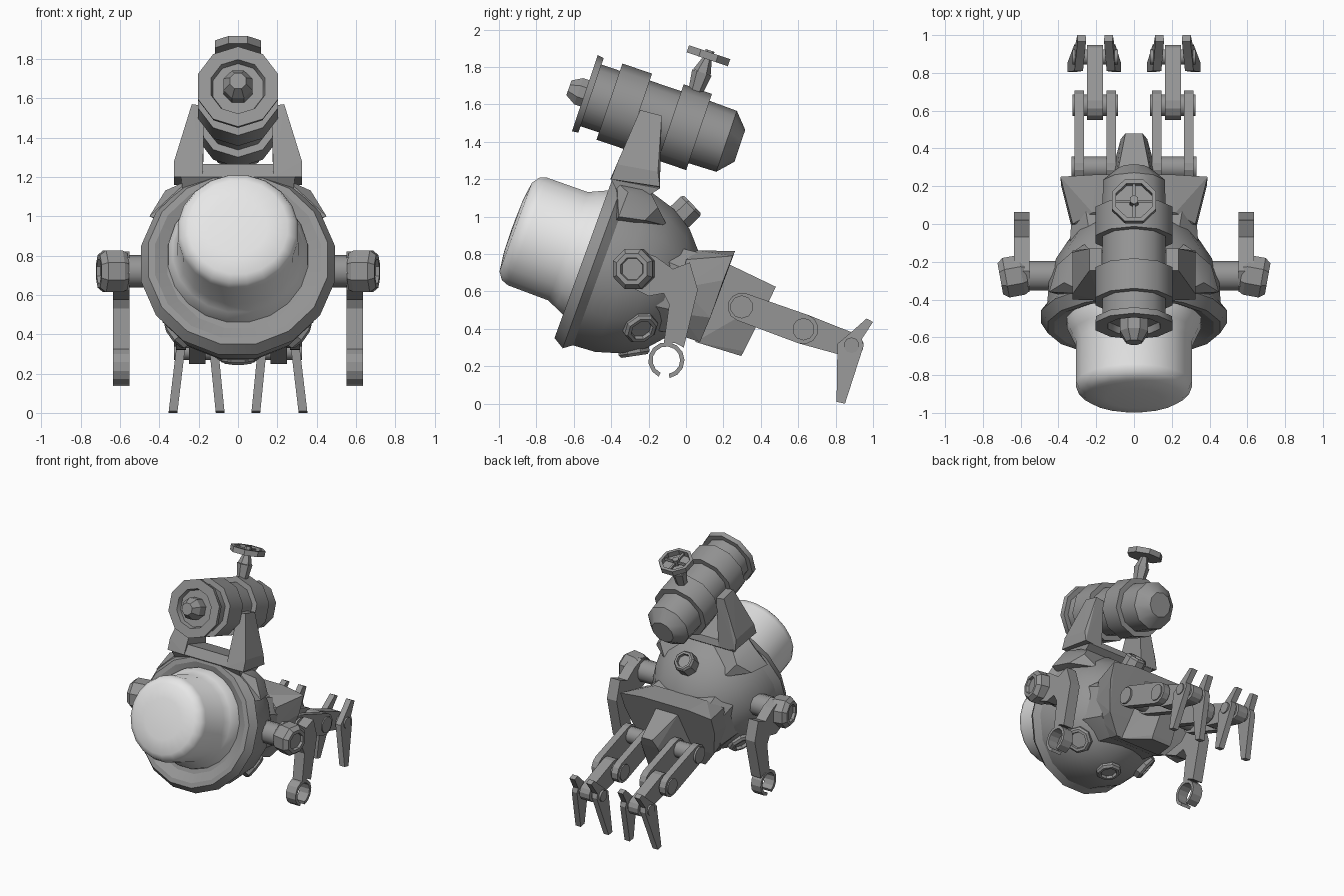
import bpy, bmesh, math
from mathutils import Vector

if "Cube" in bpy.data.objects:
    bpy.data.objects.remove(bpy.data.objects["Cube"])


def material(name, col):
    m = bpy.data.materials.new(name)
    m.diffuse_color = (*col, 1)
    m.use_nodes = True
    m.node_tree.nodes["Principled BSDF"].inputs["Base Color"].default_value = m.diffuse_color
    return m


GREY = material("grey_metal", (0.3, 0.3, 0.3))
LIGHT = material("pale_glass", (0.8, 0.8, 0.8))


def finish(name, bm, mat=GREY, smooth=None):
    bmesh.ops.recalc_face_normals(bm, faces=bm.faces)
    me = bpy.data.meshes.new(name)
    bm.to_mesh(me)
    bm.free()
    ob = bpy.data.objects.new(name, me)
    bpy.context.collection.objects.link(ob)
    me.materials.append(mat)
    if smooth:
        bpy.ops.object.select_all(action='DESELECT')
        ob.select_set(True)
        bpy.context.view_layer.objects.active = ob
        bpy.ops.object.shade_smooth_by_angle(angle=math.radians(smooth))
    return ob


def lathe(name, profile, origin, axis, n=12, mat=GREY, smooth=None, turn=0.5):
    """Revolve (distance along axis, radius) pairs; radius 0 closes to a point."""
    bm = bmesh.new()
    q = Vector(axis).to_track_quat('Z', 'Y')
    rings = []
    for t, r in profile:
        cnt = 1 if r == 0 else n
        rings.append([bm.verts.new(Vector(origin) + q @ Vector((
            r * math.cos(math.tau * (i + turn) / n),
            r * math.sin(math.tau * (i + turn) / n), t))) for i in range(cnt)])
    for a, b in zip(rings, rings[1:]):
        for i in range(n):
            j = (i + 1) % n
            f = [a[i % len(a)], a[j % len(a)], b[j % len(b)], b[i % len(b)]]
            bm.faces.new(list(dict.fromkeys(f)))
    for ring in (rings[0], rings[-1]):
        if len(ring) > 2:
            bm.faces.new(ring)
    return finish(name, bm, mat, smooth)


def rod(name, a, b, r, n=10, r2=None, smooth=None):
    d = Vector(b) - Vector(a)
    return lathe(name, [(0, r), (d.length, r2 or r)], a, d, n, smooth=smooth)


def prism(name, poly, x0, x1, shear=0, zref=0):
    """Extrude a (y, z) outline from x0 to x1, leaning sideways below zref."""
    bm = bmesh.new()
    sides = [[bm.verts.new((x + shear * (zref - z), y, z)) for y, z in poly] for x in (x0, x1)]
    for s in sides:
        bm.faces.new(s)
    for i in range(len(poly)):
        j = (i + 1) % len(poly)
        bm.faces.new([sides[0][i], sides[0][j], sides[1][j], sides[1][i]])
    return finish(name, bm)


def hull(name, pts, smooth=None):
    bm = bmesh.new()
    for p in pts:
        bm.verts.new(p)
    res = bmesh.ops.convex_hull(bm, input=bm.verts)
    junk = {v for v in res["geom_interior"] if isinstance(v, bmesh.types.BMVert)}
    bmesh.ops.delete(bm, geom=list(junk), context='VERTS')
    return finish(name, bm, smooth=smooth)


def both(pts):
    """Mirror points across the middle."""
    return [(s * x, y, z) for s in (1, -1) for x, y, z in pts]


def capsule(c0, c1, r0, r1, n=6):
    """Outline of a rounded link between two (y, z) pivots."""
    a = math.atan2(c1[1] - c0[1], c1[0] - c0[0])
    out = []
    for c, r, start in ((c1, r1, a - math.pi / 2), (c0, r0, a + math.pi / 2)):
        out += [(c[0] + r * math.cos(start + math.pi * i / n),
                 c[1] + r * math.sin(start + math.pi * i / n)) for i in range(n + 1)]
    return out


# Main hull, rim and glass dome share one axis tilted upward at the front
F = Vector((0, -0.94, 0.342))
U = Vector((0, 0.342, 0.94))
C = Vector((0, -0.519, 0.769))
lathe("hull", [(-0.61, 0), (-0.6, 0.11), (-0.55, 0.23), (-0.45, 0.345), (-0.33, 0.42),
               (-0.2, 0.46), (-0.07, 0.468), (0, 0.4)], C, F, 16, smooth=35)
lathe("rim", [(-0.1, 0.45), (-0.03, 0.502), (0.03, 0.465), (0.03, 0.43), (0.0, 0.365),
              (-0.05, 0.34)], C, F, 16, smooth=20)
lathe("dome", [(-0.04, 0.365), (0.03, 0.358), (0.08, 0.335), (0.13, 0.312), (0.36, 0.31),
               (0.4, 0.295), (0.428, 0.255), (0.441, 0.15), (0.445, 0)],
      C + U * 0.03, F, 20, LIGHT, 45)
# Broad shoulders of the hull below the bracket
hull("hull_shoulders", both([
    (0.37, -0.31, 1.13), (0.25, -0.37, 1.185), (0.25, -0.2, 1.15), (0.45, -0.36, 1.0),
    (0.41, -0.22, 0.98), (0.33, -0.15, 1.05), (0.3, -0.4, 0.95), (0.25, -0.1, 0.95)]), 35)

# Top lamp barrel with flange, recessed front and nub
F2 = Vector((0, -0.947, 0.321))
U2 = Vector((0, 0.321, 0.947))
B = U2 * 1.398
lathe("lamp_barrel", [(0.17, 0), (0.17, 0.09), (0.245, 0.172), (0.4, 0.176), (0.4, 0.215),
                      (0.56, 0.215), (0.56, 0.176), (0.738, 0.176), (0.738, 0.215),
                      (0.906, 0.215), (0.906, 0.174), (1.01, 0.174), (1.01, 0.21),
                      (1.045, 0.215), (1.045, 0.145), (1.01, 0.135), (1.01, 0)],
      B, F2, 10, smooth=38)
lathe("lamp_nub", [(1.0, 0.08), (1.08, 0.08), (1.135, 0.045), (1.135, 0)], B, F2, 8)

# Bracket holding the barrel
for s in (1, -1):
    side = "right" if s > 0 else "left"
    hull("bracket_" + side, [(s * x, y, z) for x, y, z in (
        (0.17, -0.245, 1.56), (0.235, -0.245, 1.57), (0.17, -0.13, 1.53), (0.235, -0.13, 1.54),
        (0.18, -0.405, 1.2), (0.325, -0.4, 1.2), (0.325, -0.37, 1.28),
        (0.18, -0.14, 1.15), (0.325, -0.14, 1.16), (0.325, -0.15, 1.24))])
hull("bracket_base", both([
    (0.29, -0.4, 1.2), (0.29, -0.14, 1.15), (0.19, -0.36, 1.265), (0.19, -0.15, 1.2),
    (0.28, -0.36, 1.12), (0.28, -0.22, 1.1)]))

# Hand wheel on its stem
W = Vector((0, 0.12, 1.86))
rod("wheel_stem_lower", (0, 0.035, 1.62), (0, 0.085, 1.77), 0.032, 6, 0.055)
rod("wheel_stem_upper", (0, 0.085, 1.77), W, 0.05, 6, 0.02)
lathe("wheel_ring", [(-0.02, 0.102), (-0.02, 0.126), (0.02, 0.126), (0.02, 0.102),
                     (-0.0199, 0.102)], W, U2, 8)
lathe("wheel_hub", [(-0.03, 0.025), (0.03, 0.025)], W, U2, 6)
rod("wheel_spoke_cross", W - Vector((0.108, 0, 0)), W + Vector((0.108, 0, 0)), 0.011, 4)
rod("wheel_spoke_long", W + F2 * 0.108, W - F2 * 0.108, 0.011, 4)


# Round ports around the hull
def port(name, pos, axis, r):
    lathe(name, [(-0.14, r), (-0.015, r), (0, r * 0.85), (0, r * 0.65), (-0.02, r * 0.6),
                 (-0.02, 0)], pos, axis, 8)


port("port_back", (0, 0.035, 1.065), (0, 0.72, 0.69), 0.08)
port("port_bottom", (0, -0.275, 0.255), (0, 0.15, -1), 0.09)
for s in (1, -1):
    port("port_low_side", (s * 0.32, -0.235, 0.39), (s * 0.72, 0.3, -0.6), 0.095)

# Side arms ending in open rings
RC = Vector((-0.105, 0.232))
ring = [(RC.x + r * math.cos(a), RC.y + r * math.sin(a))
        for r, rng in ((0.097, range(13)), (0.074, range(12, -1, -1)))
        for a in [math.radians(-80 + 325 * i / 12) for i in rng]]
arm = [(-0.36, 0.71), (-0.33, 0.79), (-0.25, 0.82), (-0.16, 0.785), (-0.07, 0.72), (0.02, 0.755),
       (0.063, 0.61), (-0.012, 0.3), (-0.06, 0.325), (-0.12, 0.315), (-0.09, 0.53),
       (-0.12, 0.59), (-0.2, 0.575), (-0.3, 0.625)]
for s in (1, -1):
    rod("shoulder_shaft", (s * 0.36, -0.275, 0.72), (s * 0.6, -0.275, 0.72), 0.082, 10, smooth=40)
    lathe("shoulder_joint", [(0, 0.1), (0.025, 0.115), (0.11, 0.115), (0.14, 0.09),
                             (0.14, 0.065), (0.12, 0.06), (0.12, 0)],
          (s * 0.57, -0.265, 0.72), (s, -0.18, 0), 8)
    prism("side_arm", arm, s * 0.552, s * 0.635)
    prism("ring_claw", ring, s * 0.552, s * 0.635)

# Rear mount: flared block and central wedge
hull("rear_neck", both([
    (0.22, -0.14, 0.86), (0.34, -0.1, 0.76), (0.34, -0.16, 0.52), (0.2, -0.2, 0.4),
    (0.26, 0.1, 0.8), (0.33, 0.04, 0.7), (0.31, 0.02, 0.48), (0.2, 0.0, 0.36)]), 30)
hull("rear_flare", both([
    (0.22, 0.06, 0.82), (0.325, 0.0, 0.77), (0.33, -0.02, 0.62), (0.29, -0.03, 0.48),
    (0.2, -0.02, 0.36), (0.2, 0.262, 0.815), (0.39, 0.25, 0.79), (0.385, 0.2, 0.66),
    (0.33, 0.13, 0.46), (0.22, 0.075, 0.33)]))
hull("rear_wedge", both([
    (0.11, 0.1, 0.79), (0.095, 0.23, 0.745), (0.045, 0.48, 0.625), (0.07, 0.45, 0.56),
    (0.085, 0.31, 0.28), (0.08, 0.295, 0.255), (0.18, 0.05, 0.33)]))

# Two grabber arms, each with paired links, a middle link and two prongs
P0, P1, P2 = (0.298, 0.517), (0.628, 0.398), (0.885, 0.312)
prong = [(0.965, 0.455), (1.0, 0.437), (0.94, 0.345), (0.95, 0.31), (0.85, 0.0),
         (0.805, 0.01), (0.81, 0.32), (0.875, 0.375)]
for s in (1, -1):
    for x in (0.12, 0.29):
        prism("grabber_link", capsule(P0, P1, 0.076, 0.08), s * (x - 0.026), s * (x + 0.026))
        lean = 0.12 if x > 0.2 else -0.1
        prism("grabber_prong", prong, s * (x - 0.02), s * (x + 0.025), s * lean, 0.32)
    prism("grabber_middle_link", capsule(P1, P2, 0.08, 0.065), s * 0.165, s * 0.25)
    for (y, z), r, x0, x1 in ((P0, 0.062, 0.05, 0.33), (P1, 0.06, 0.085, 0.325),
                              (P2, 0.042, 0.085, 0.325)):
        rod("grabber_axle", (s * x0, y, z), (s * x1, y, z), r, 10, smooth=40)
